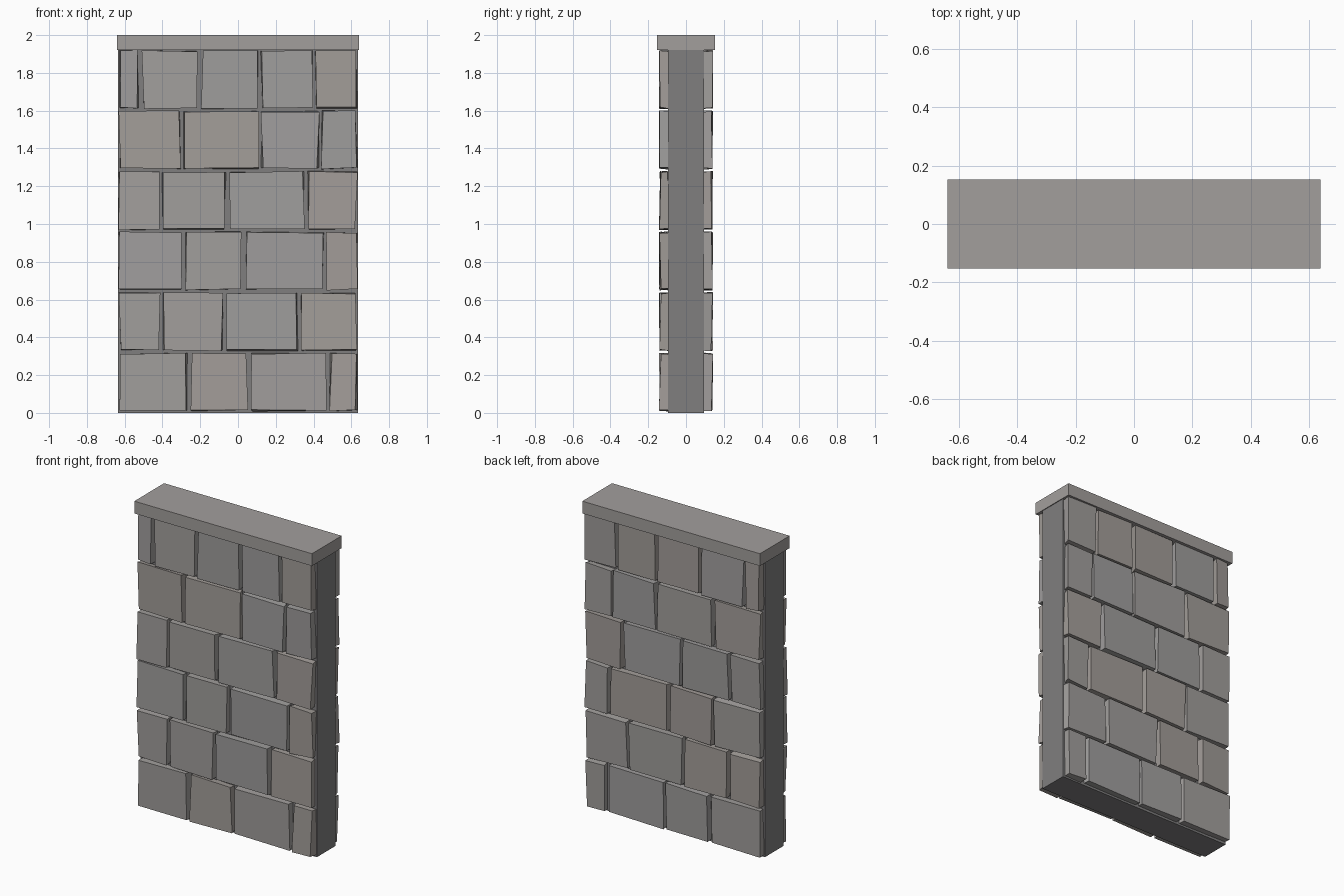
import bpy, bmesh, random

if "Cube" in bpy.data.objects:
    bpy.data.objects.remove(bpy.data.objects["Cube"])

random.seed(4)


def material(name, rgb):
    m = bpy.data.materials.new(name)
    m.diffuse_color = (*rgb, 1)
    m.use_nodes = True
    m.node_tree.nodes["Principled BSDF"].inputs["Base Color"].default_value = m.diffuse_color
    return m


mortar = material("dark mortar grey", (0.215, 0.21, 0.212))
cap_mat = material("cap stone grey", (0.365, 0.345, 0.335))
stone_mats = [material("stone grey", (0.36, 0.345, 0.335)),
              material("stone warm grey", (0.365, 0.338, 0.318)),
              material("stone cool grey", (0.35, 0.342, 0.338))]


def block(name, lo, hi, mat, jitter=(0, 0, 0)):
    """Box between two corners, each corner nudged at random."""
    bm = bmesh.new()
    bmesh.ops.create_cube(bm, size=1)
    for v in bm.verts:
        for i in range(3):
            v.co[i] = (lo[i] if v.co[i] < 0 else hi[i]) + random.uniform(-1, 1) * jitter[i]
    mesh = bpy.data.meshes.new(name)
    bm.to_mesh(mesh)
    bm.free()
    mesh.materials.append(mat)
    ob = bpy.data.objects.new(name, mesh)
    bpy.context.collection.objects.link(ob)
    return ob


# Wall core and coping slab
block("wall_core", (-0.635, -0.095, 0), (0.635, 0.095, 1.92), mortar)
block("cap_slab", (-0.64, -0.153, 1.92), (0.64, 0.153, 2.0), cap_mat)

# Centres of the vertical joints in each course, bottom to top
joints = [
    (-0.262, 0.058, 0.48),
    (-0.405, -0.075, 0.322),
    (-0.292, 0.028, 0.46),
    (-0.41, -0.058, 0.36),
    (-0.295, 0.115, 0.435),
    (-0.517, -0.2, 0.113, 0.402),
]

# Facing stones on the front and back
for side, label in ((-1, "front"), (1, "back")):
    for row, cuts in enumerate(joints):
        z0 = 0.012 + row * 0.3205
        edges = (-0.638, *cuts, 0.638)
        for i, (a, b) in enumerate(zip(edges, edges[1:])):
            ys = sorted((side * 0.092, side * 0.138))
            block(f"{label}_stone_{row}_{i}", (a + 0.012, ys[0], z0),
                  (b - 0.012, ys[1], z0 + 0.302),
                  random.choice(stone_mats), (0.008, 0.006, 0.005))
